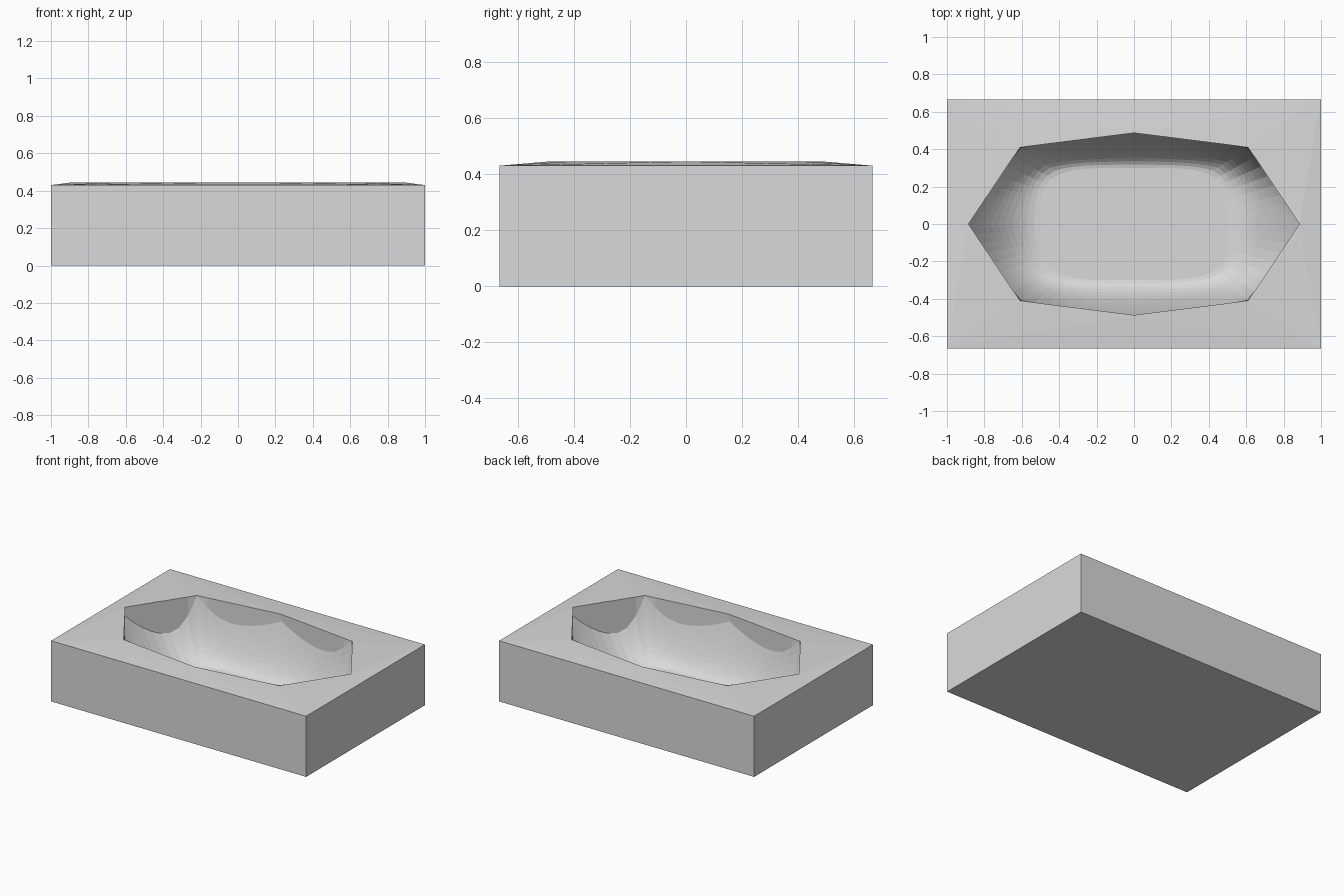
import bpy
import bmesh
from mathutils import Vector

cube = bpy.data.objects.get("Cube")
if cube:
    bpy.data.objects.remove(cube, do_unlink=True)

HALF_X, HALF_Y = 1.0, 0.665
EDGE_Z, RIM_Z = 0.43, 0.445
DEPTH = 0.42
RINGS, STEPS = 10, 8

grey = bpy.data.materials.new("stone_grey")
grey.use_nodes = True
colour = (0.7, 0.7, 0.7, 1)
grey.diffuse_color = colour
grey.node_tree.nodes["Principled BSDF"].inputs["Base Color"].default_value = colour


def finish(bm, name):
    mesh = bpy.data.meshes.new(name)
    bm.to_mesh(mesh)
    bm.free()
    mesh.materials.append(grey)
    obj = bpy.data.objects.new(name, mesh)
    bpy.context.collection.objects.link(obj)


def reach(p, s):
    """Fraction of the way to p covered by the rounded outline at growth s."""
    a, b = 0.5 + 0.42 * s, 0.3 + 0.2 * s
    power = 4.2 - 1.9 * s
    return ((abs(p.x) / a) ** power + (abs(p.y) / b) ** power) ** (-1 / power)


def growth_at_wall(p):
    """Growth at which the basin meets the opening's wall at p."""
    lo, hi = 0.0, 1.0
    for _ in range(30):
        mid = (lo + hi) / 2
        if reach(p, mid) < 1:
            lo = mid
        else:
            hi = mid
    return hi


# Eight-sided opening, counter-clockwise from +x
rim = [Vector(p) for p in ((0.885, 0), (0.61, 0.41), (0, 0.487), (-0.61, 0.41),
                           (-0.885, 0), (-0.61, -0.41), (0, -0.487), (0.61, -0.41))]
corners = [(HALF_X, -HALF_Y), (HALF_X, HALF_Y), (-HALF_X, HALF_Y), (-HALF_X, -HALF_Y)]

# Block: base, four sides and a gently raised top around the opening
bm = bmesh.new()
low = [bm.verts.new((x, y, 0)) for x, y in corners]
high = [bm.verts.new((x, y, EDGE_Z)) for x, y in corners]
lip = [bm.verts.new((p.x, p.y, RIM_Z)) for p in rim]
bm.faces.new(low[::-1])
for i in range(4):
    j = (i + 1) % 4
    before, apex, after = lip[2 * i - 1], lip[2 * i], lip[2 * i + 1]
    bm.faces.new((low[i], low[j], high[j], high[i]))
    bm.faces.new((high[i], high[j], apex))
    bm.faces.new((high[i], apex, before))
    bm.faces.new((high[j], after, apex))
finish(bm, "block")

# Basin: each column climbs from the flat floor to the wall, then up to the rim
outline = [a.lerp(b, k / STEPS)
           for a, b in zip(rim, rim[1:] + rim[:1]) for k in range(STEPS)]
bm = bmesh.new()
columns = []
for p in outline:
    top = growth_at_wall(p)
    column = []
    for k in range(RINGS + 1):
        s = top * k / RINGS
        f = reach(p, s)
        column.append(bm.verts.new((p.x * f, p.y * f, RIM_Z - DEPTH * (1 - s ** 1.9))))
    column.append(bm.verts.new((p.x, p.y, RIM_Z)))
    columns.append(column)
bm.faces.new([column[0] for column in columns])
for here, following in zip(columns, columns[1:] + columns[:1]):
    for k in range(RINGS + 1):
        bm.faces.new((following[k], here[k], here[k + 1], following[k + 1]))
finish(bm, "basin")
